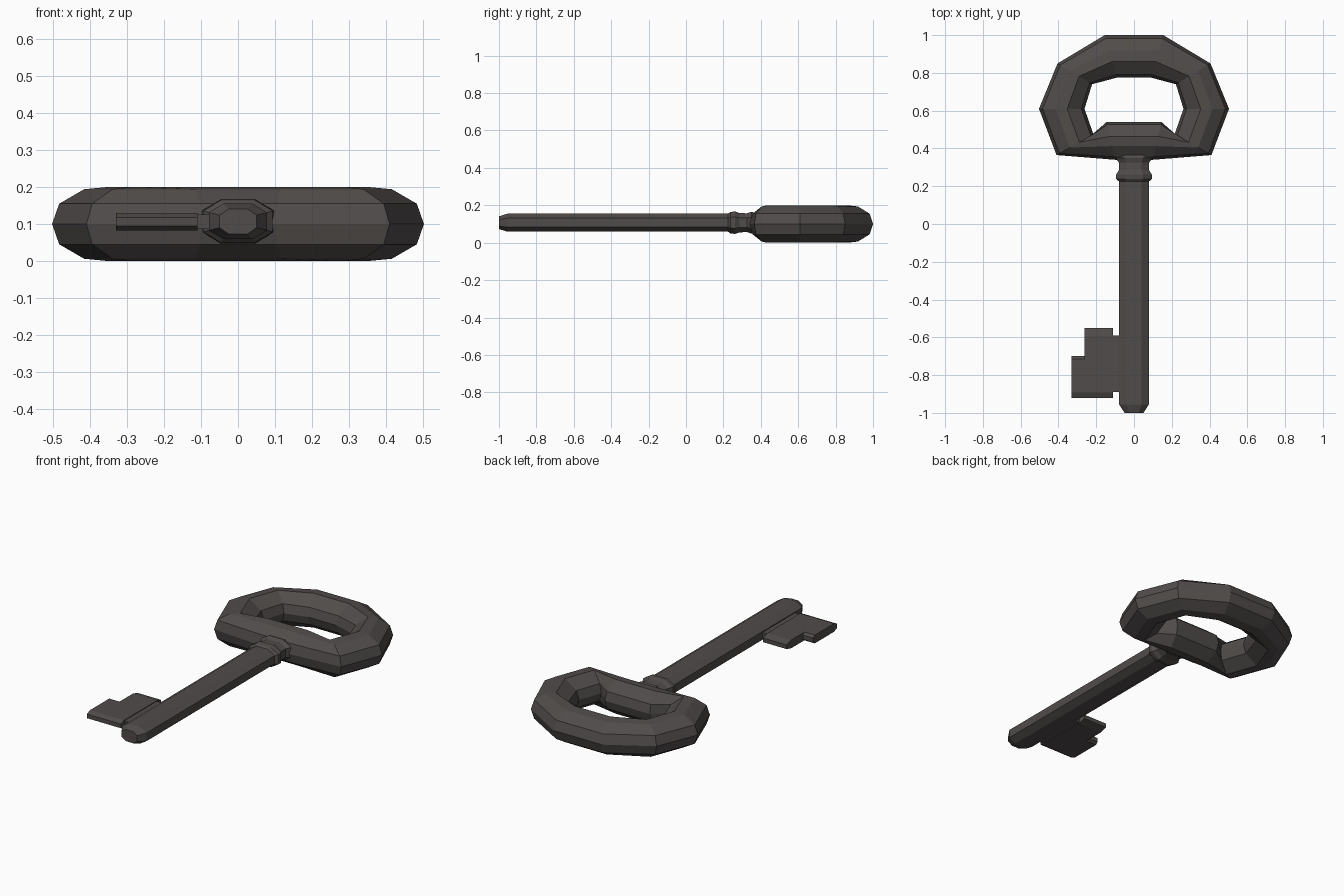
import bpy, bmesh, math
from mathutils import Vector

if "Cube" in bpy.data.objects:
    bpy.data.objects.remove(bpy.data.objects["Cube"])

iron = bpy.data.materials.new("dark_iron")
iron.diffuse_color = (0.08, 0.072, 0.069, 1)
iron.use_nodes = True
iron.node_tree.nodes["Principled BSDF"].inputs["Base Color"].default_value = iron.diffuse_color


def loft(name, rings, closed=False):
    """Skin equal-length rings of points; cap the ends unless the loop is closed."""
    bm = bmesh.new()
    vs = [[bm.verts.new(p) for p in r] for r in rings]
    n = len(vs[0])
    for i in range(len(vs) if closed else len(vs) - 1):
        a, b = vs[i], vs[(i + 1) % len(vs)]
        for j in range(n):
            k = (j + 1) % n
            bm.faces.new((a[j], a[k], b[k], b[j]))
    if not closed:
        bm.faces.new(vs[0])
        bm.faces.new(vs[-1])
    bmesh.ops.recalc_face_normals(bm, faces=bm.faces)
    me = bpy.data.meshes.new(name)
    bm.to_mesh(me)
    bm.free()
    me.materials.append(iron)
    ob = bpy.data.objects.new(name, me)
    bpy.context.collection.objects.link(ob)
    return ob


# bow: faceted ring, each station given by its outer and inner point
half = [((.155, 1.0), (.09, .775)), ((.405, .85), (.222, .74)),
        ((.503, .61), (.262, .61)), ((.41, .365), (.215, .475)),
        ((.1, .34), (.145, .54))]
stations = half + [((-a[0], a[1]), (-b[0], b[1])) for a, b in reversed(half)]
upper = [(.08, .055), (.36, .094), (.62, .1), (.93, .05)]
section = [(0, 0)] + upper + [(1, 0)] + [(t, -z) for t, z in reversed(upper)]
loft("bow", [[(a[0] + (b[0] - a[0]) * t, a[1] + (b[1] - a[1]) * t, .1 + z)
              for t, z in section] for a, b in stations], closed=True)


# shaft with collar: flattened octagon swept along y
def octagon(y, rx, rz):
    pts = [(1, .5), (.5, 1), (-.5, 1), (-1, .5), (-1, -.5), (-.5, -1), (.5, -1), (1, -.5)]
    return [(rx * x, y, .107 + rz * z) for x, z in pts]


loft("shaft", [octagon(*s) for s in [
    (-1, .05, .034), (-.955, .079, .048), (.235, .079, .048)]])
loft("collar", [octagon(*s) for s in [
    (.225, .079, .048), (.237, .094, .057), (.262, .094, .06), (.285, .08, .052),
    (.325, .08, .05), (.35, .098, .058), (.38, .098, .05)]])


# bit: thin plates with tapered ends
def plate(name, x0, x1, ends):
    loft(name, [[(x0, y, .106 - h), (x1, y, .106 - h), (x1, y, .106 + h),
                 (x0, y, .106 + h)] for y, h in ends])


plate("bit_web", -.12, -.05, [(-.89, .02), (-.59, .02)])
plate("bit_body", -.263, -.11, [(-.92, .012), (-.893, .024), (-.592, .024), (-.55, .012)])
plate("bit_tooth", -.33, -.26, [(-.92, .012), (-.893, .024), (-.715, .024), (-.70, .012)])
